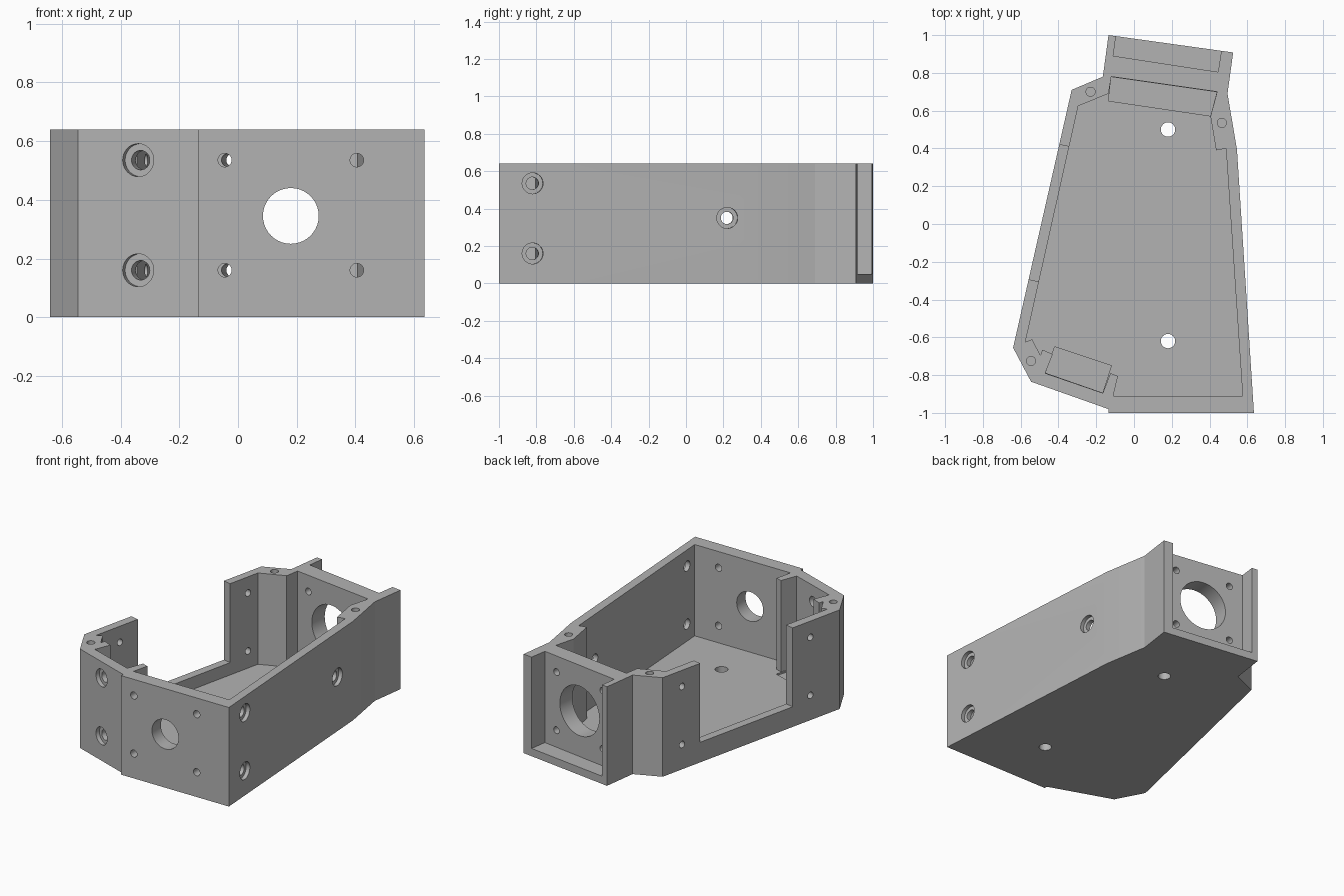
import bpy
import bmesh
from mathutils import Vector

default_cube = bpy.data.objects.get("Cube")
if default_cube:
    bpy.data.objects.remove(default_cube, do_unlink=True)

HEIGHT = 0.64
FLOOR = 0.05
ABOVE = 0.8
SCREW_ROWS = (0.16, 0.535)
MID = 0.345

grey = bpy.data.materials.new("plain grey")
grey.use_nodes = True
grey.diffuse_color = (0.45, 0.45, 0.45, 1)
grey.node_tree.nodes["Principled BSDF"].inputs["Base Color"].default_value = grey.diffuse_color


def make_object(name, bm):
    bmesh.ops.recalc_face_normals(bm, faces=bm.faces)
    mesh = bpy.data.meshes.new(name)
    bm.to_mesh(mesh)
    bm.free()
    mesh.materials.append(grey)
    obj = bpy.data.objects.new(name, mesh)
    bpy.context.collection.objects.link(obj)
    return obj


def prism(name, outline, bottom, top):
    """Extrude a plan outline between two heights."""
    bm = bmesh.new()
    face = bm.faces.new([bm.verts.new((x, y, bottom)) for x, y in outline])
    extruded = bmesh.ops.extrude_face_region(bm, geom=[face])
    moved = [v for v in extruded["geom"] if isinstance(v, bmesh.types.BMVert)]
    bmesh.ops.translate(bm, verts=moved, vec=(0, 0, top - bottom))
    return make_object(name, bm)


def bore(center, axis, radius, depth):
    """Round cutter reaching the given depth on both sides of the centre."""
    bm = bmesh.new()
    bmesh.ops.create_cone(bm, cap_ends=True, segments=40, radius1=radius,
                          radius2=radius, depth=2 * depth)
    cutter = make_object("bore_cutter", bm)
    cutter.rotation_mode = "QUATERNION"
    cutter.rotation_quaternion = Vector(axis).to_track_quat("Z", "Y")
    cutter.location = center
    return cutter


def wall_bores(start, end, places, rows, radius, depth):
    """Bores square to a wall, placed by fraction along it and by height."""
    a, b = Vector(start), Vector(end)
    axis = Vector((b.y - a.y, a.x - b.x, 0))
    return [bore((*a.lerp(b, t), z), axis, radius, depth)
            for t in places for z in rows]


# Plan corners shared by the shell and its holes
front_mid, front_right = (-0.135, -1.0), (0.635, -1.0)
slant_end, slant_start = (-0.135, -0.98), (-0.545, -0.835)
right_end = (0.545, 0.395)
left_back, left_front = (-0.33, 0.71), (-0.64, -0.655)
bay_right, bay_left = (0.445, 0.805), (-0.11, 0.89)

housing = prism("housing", [
    front_mid, front_right, right_end, (0.495, 0.69), (0.525, 0.908),
    (-0.135, 1.0), (-0.165, 0.78), left_back, left_front,
    slant_start, slant_end], 0, HEIGHT)

# Inner room with screw bosses left standing in the corners
cutters = [prism("room_cutter", [
    (-0.11, -0.91), (0.575, -0.91), (0.487, 0.4), (0.435, 0.39),
    (0.405, 0.57), (0.44, 0.7), (-0.12, 0.78), (-0.135, 0.69),
    (-0.295, 0.625), (-0.575, -0.625), (-0.54, -0.61), (-0.495, -0.695),
    (-0.485, -0.665), (-0.43, -0.69), (-0.47, -0.79), (-0.165, -0.895),
    (-0.125, -0.79), (-0.085, -0.805)], FLOOR, ABOVE)]

# Open bay at the back, side opening, and shallow floor grooves
cutters.append(prism("bay_cutter", [
    bay_right, (0.48, 1.03), (-0.08, 1.11), bay_left], FLOOR, ABOVE))
cutters.append(prism("side_cutter", [
    (-0.49, 0.44), (-0.32, 0.405), (-0.48, -0.31), (-0.66, -0.27)], 0.13, ABOVE))
for groove in (
        [(-0.42, -0.65), (-0.12, -0.75), (-0.166, -0.893), (-0.468, -0.788)],
        [(-0.121, 0.778), (0.438, 0.698), (0.405, 0.572), (-0.135, 0.652)]):
    cutters.append(prism("groove_cutter", groove, 0.04, 0.06))

# Front wall
cutters += wall_bores(front_mid, front_right, [0.409], [MID], 0.095, 0.14)
cutters += wall_bores(front_mid, front_right, [0.117, 0.701], SCREW_ROWS, 0.023, 0.14)
# Back wall
cutters += wall_bores(bay_right, bay_left, [0.5], [MID], 0.16, 0.14)
cutters += wall_bores(bay_right, bay_left, [0.166, 0.834], SCREW_ROWS, 0.022, 0.14)
# Left wall
cutters += wall_bores(left_back, left_front, [0.11, 0.835], SCREW_ROWS, 0.021, 0.12)
# Counterbored holes in the slanted and right walls
for radius, depth in ((0.033, 0.12), (0.056, 0.025)):
    cutters += wall_bores(slant_start, slant_end, [0.5], SCREW_ROWS, radius, depth)
    cutters += wall_bores(front_right, right_end, [0.129], SCREW_ROWS, radius, depth)
    cutters += wall_bores(front_right, right_end, [0.875], [MID + 0.005], radius, depth)
# Floor holes and lid screw holes in the bosses
for y in (0.5, -0.62):
    cutters.append(bore((0.18, y, 0), (0, 0, 1), 0.038, 0.1))
for x, y in ((-0.23, 0.7), (0.465, 0.535), (-0.545, -0.725)):
    cutters.append(bore((x, y, HEIGHT), (0, 0, 1), 0.024, 0.15))

# Cut everything, then keep only the finished housing
for cutter in cutters:
    cutter.hide_render = True
    cut = housing.modifiers.new("cut", "BOOLEAN")
    cut.operation = "DIFFERENCE"
    cut.solver = "EXACT"
    cut.object = cutter
bpy.context.view_layer.update()
graph = bpy.context.evaluated_depsgraph_get()
finished = bpy.data.meshes.new_from_object(housing.evaluated_get(graph))
housing.modifiers.clear()
housing.data = finished
for cutter in cutters:
    bpy.data.objects.remove(cutter, do_unlink=True)
finished.materials.clear()
finished.materials.append(grey)
for polygon in finished.polygons:
    polygon.material_index = 0

bpy.ops.object.select_all(action="DESELECT")
housing.select_set(True)
bpy.context.view_layer.objects.active = housing
bpy.ops.object.shade_smooth_by_angle(angle=0.3)
